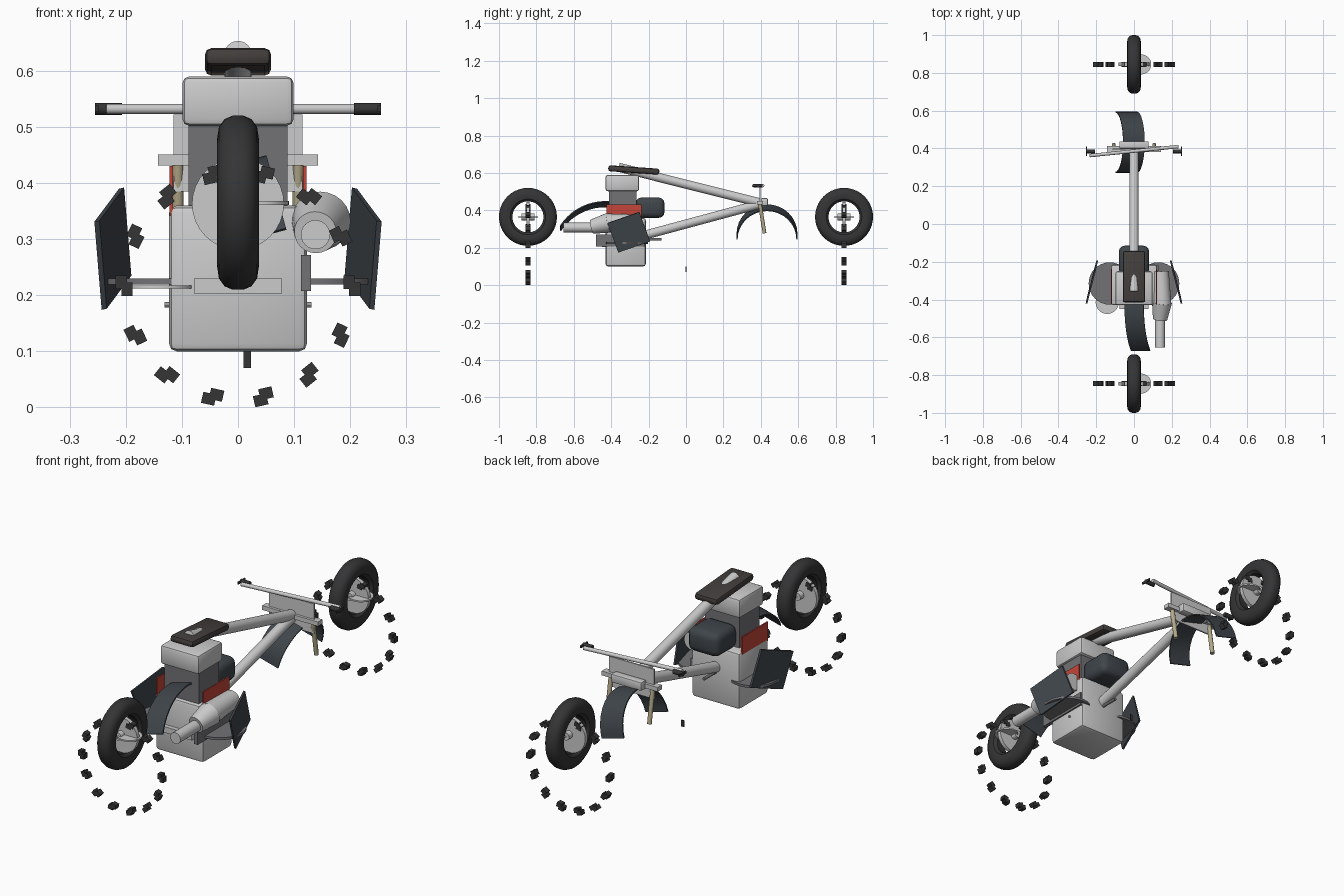
import bpy, bmesh, math
from mathutils import Vector, Matrix

if "Cube" in bpy.data.objects:
    bpy.data.objects.remove(bpy.data.objects["Cube"])


def mat(name, rgb):
    m = bpy.data.materials.new(name)
    m.diffuse_color = (*rgb, 1)
    m.use_nodes = True
    m.node_tree.nodes["Principled BSDF"].inputs["Base Color"].default_value = m.diffuse_color
    return m


RUBBER = mat("rubber", (0.035, 0.035, 0.037))
DARK = mat("dark_plastic", (0.05, 0.06, 0.07))
SEAT = mat("seat_brown", (0.055, 0.048, 0.045))
IRON = mat("iron", (0.17, 0.17, 0.18))
RED = mat("red_plastic", (0.55, 0.06, 0.04))
GOLD = mat("fork_gold", (0.45, 0.40, 0.25))


def finish(bm, name, m=None, smooth=True):
    bmesh.ops.recalc_face_normals(bm, faces=bm.faces[:])
    me = bpy.data.meshes.new(name)
    bm.to_mesh(me)
    bm.free()
    ob = bpy.data.objects.new(name, me)
    bpy.context.collection.objects.link(ob)
    if m:
        me.materials.append(m)
    if smooth:
        bpy.context.view_layer.objects.active = ob
        ob.select_set(True)
        bpy.ops.object.shade_smooth_by_angle(angle=math.radians(35))
        ob.select_set(False)
    return ob


def box(name, lo, hi, m=None, bevel=0, segs=2, rx=0):
    lo, hi = Vector(lo), Vector(hi)
    bm = bmesh.new()
    bmesh.ops.create_cube(bm, size=1)
    bmesh.ops.scale(bm, vec=hi - lo, verts=bm.verts)
    if bevel:
        bmesh.ops.bevel(bm, geom=bm.edges[:], offset=bevel, segments=segs,
                        profile=0.5, affect='EDGES')
    bmesh.ops.transform(bm, matrix=Matrix.Translation((lo + hi) / 2) @ Matrix.Rotation(rx, 4, 'X'),
                        verts=bm.verts)
    return finish(bm, name, m, bevel > 0)


def rod(name, a, b, r, m=None, r2=None, n=24):
    a, b = Vector(a), Vector(b)
    bm = bmesh.new()
    bmesh.ops.create_cone(bm, cap_ends=True, segments=n, radius1=r,
                          radius2=r if r2 is None else r2, depth=(b - a).length)
    q = (b - a).to_track_quat('Z', 'Y').to_matrix().to_4x4()
    bmesh.ops.transform(bm, matrix=Matrix.Translation((a + b) / 2) @ q, verts=bm.verts)
    return finish(bm, name, m)


def tyre(name, y):
    # lathe the tyre section around the x axis
    half = [(0.022, 0.083), (0.034, 0.095), (0.037, 0.115), (0.034, 0.135), (0.024, 0.149), (0.01, 0.155)]
    prof = half + [(-x, r) for x, r in reversed(half)]
    bm = bmesh.new()
    vs = [bm.verts.new((x, 0, r)) for x, r in prof]
    es = [bm.edges.new((vs[i], vs[(i + 1) % len(vs)])) for i in range(len(vs))]
    bmesh.ops.spin(bm, geom=vs + es, axis=(1, 0, 0), cent=(0, 0, 0), steps=40,
                   angle=math.tau, use_duplicate=False)
    bmesh.ops.remove_doubles(bm, verts=bm.verts, dist=1e-4)
    bmesh.ops.translate(bm, vec=(0, y, 0.365), verts=bm.verts)
    return finish(bm, name, RUBBER)


def knob_ring(name, y, n=14, r=0.203):
    # ring of paired tread blocks facing along y
    bm = bmesh.new()
    for i in range(n):
        turn = Matrix.Rotation((i + 0.5) * math.tau / n, 4, 'Y')
        for dx, dr in ((-0.006, -0.005), (0.006, 0.005)):
            M = (Matrix.Translation((0, y, 0.217)) @ turn @ Matrix.Translation((dx, 0, r + dr))
                 @ Matrix.Diagonal((0.024, 0.026, 0.020, 1)))
            bmesh.ops.create_cube(bm, size=1, matrix=M)
    return finish(bm, name, RUBBER, False)


def fender(name, y, z, r, a0, a1, width, tilt):
    # curved strip leaning sideways
    bm = bmesh.new()
    n, rows = 16, []
    R = Matrix.Translation((0, y, z + r)) @ Matrix.Rotation(tilt, 4, 'Y') @ Matrix.Translation((0, 0, -r))
    for i in range(n + 1):
        a = math.radians(a0 + (a1 - a0) * i / n)
        rows.append([bm.verts.new(R @ Vector((x, rr * math.sin(a), rr * math.cos(a))))
                     for x, rr in ((-width / 2, r), (width / 2, r), (width / 2, r - 0.006), (-width / 2, r - 0.006))])
    for p, q in zip(rows, rows[1:]):
        for k in range(4):
            bm.faces.new((p[k], p[(k + 1) % 4], q[(k + 1) % 4], q[k]))
    bm.faces.new(rows[0])
    bm.faces.new(rows[-1])
    return finish(bm, name, DARK)


# wheels, discs and detached tread blocks
for tag, y in (("front", -0.845), ("rear", 0.845)):
    tyre(tag + "_tyre", y)
    knob_ring(tag + "_tread_blocks", y)
    rod(tag + "_rim_disc", (0, y - 0.009, 0.363), (0, y + 0.009, 0.363), 0.082, n=32)
    rod(tag + "_brake_disc", (0.038, y, 0.361), (0.038, y, 0.368), 0.053, n=32)
    rod(tag + "_hub", (0, y - 0.035, 0.365), (0, y + 0.035, 0.365), 0.018)

# engine stack
box("engine_block", (-0.123, -0.43, 0.10), (0.123, -0.215, 0.36), None, 0.014)
box("engine_cylinder", (-0.088, -0.412, 0.35), (0.088, -0.265, 0.51), IRON)
box("engine_head", (-0.099, -0.43, 0.502), (0.099, -0.25, 0.59), None, 0.012)
box("air_box", (-0.08, -0.27, 0.36), (0.08, -0.115, 0.468), DARK, 0.03, 3)
box("engine_mount", (-0.078, -0.45, 0.203), (0.078, -0.40, 0.23))
box("side_bracket", (0.112, -0.48, 0.208), (0.130, -0.22, 0.272), IRON)
rod("pedal_lever", (0, -0.23, 0.245), (0, -0.13, 0.245), 0.007, IRON, n=12)
box("stand_tab", (0.010, -0.002, 0.07), (0.023, 0.002, 0.10), RUBBER)

# seat and frame tubes
box("seat", (-0.059, -0.416, 0.6), (0.059, -0.142, 0.632), SEAT, 0.012, 2, math.radians(-4))
rod("upper_frame_tube", (0, -0.36, 0.63), (0, 0.39, 0.442), 0.024)
rod("lower_frame_tube", (0, -0.23, 0.265), (0, 0.39, 0.432), 0.024)

# mirrored side parts
for tag, s in (("left", -1), ("right", 1)):
    box(tag + "_red_panel", (s * 0.119 - 0.003, -0.425, 0.342), (s * 0.119 + 0.003, -0.237, 0.43), RED)
    rod(tag + "_cover_disc", (s * 0.128, -0.315, 0.219), (s * 0.128, -0.315, 0.230), 0.112, IRON, n=32)
    rod(tag + "_engine_bolt", (s * 0.12, -0.3, 0.183), (s * 0.131, -0.3, 0.183), 0.005, n=10)
    # tilted dark side shield
    bm = bmesh.new()
    corners = [(0.247, -0.42, 0.333), (0.203, -0.25, 0.392), (0.190, -0.192, 0.235), (0.234, -0.362, 0.176)]
    f = bm.faces.new([bm.verts.new((s * x, y, z)) for x, y, z in corners])
    e = bmesh.ops.extrude_face_region(bm, geom=[f])
    bmesh.ops.translate(bm, vec=(s * 0.009, 0, -0.002),
                        verts=[v for v in e["geom"] if isinstance(v, bmesh.types.BMVert)])
    if f.is_valid and not any(len(ed.link_faces) < 2 for ed in bm.edges):
        pass
    else:
        bmesh.ops.holes_fill(bm, edges=bm.edges[:])
    finish(bm, tag + "_shield", DARK, False)
    # fork leg and grip
    rod(tag + "_fork_leg", (s * 0.107, 0.395, 0.435), (s * 0.107, 0.42, 0.277), 0.010, GOLD, n=16)
    rod(tag + "_grip", (s * 0.207, 0.385, 0.532), (s * 0.255, 0.385, 0.532), 0.0105, RUBBER, n=12)
    box(tag + "_grip_flange", (s * 0.252 - 0.003, 0.36, 0.527), (s * 0.252 + 0.003, 0.41, 0.538), RUBBER)
rod("left_small_disc", (-0.142, -0.415, 0.212), (-0.142, -0.415, 0.217), 0.061, n=32)

# exhaust
rod("tail_pipe", (0.138, -0.655, 0.308), (0.138, -0.48, 0.308), 0.026)
rod("exhaust_cone", (0.138, -0.505, 0.312), (0.148, -0.415, 0.333), 0.038, None, 0.053)
rod("muffler", (0.148, -0.43, 0.333), (0.142, -0.25, 0.335), 0.050, None, 0.042)

# steering
rod("handlebar", (-0.235, 0.362, 0.532), (0.235, 0.41, 0.532), 0.009, n=16)
box("number_plate", (-0.115, 0.392, 0.385), (0.115, 0.399, 0.522))
box("fork_clamp", (-0.143, 0.38, 0.431), (0.143, 0.412, 0.451))
box("steering_head", (-0.078, 0.40, 0.425), (0.078, 0.438, 0.465), None, 0.006)

# fenders
fender("rear_fender", 0.433, 0.254, 0.163, -90, 90, 0.118, math.radians(15))
fender("front_fender", -0.43, 0.15, 0.286, -58, 5, 0.105, math.radians(-15))
